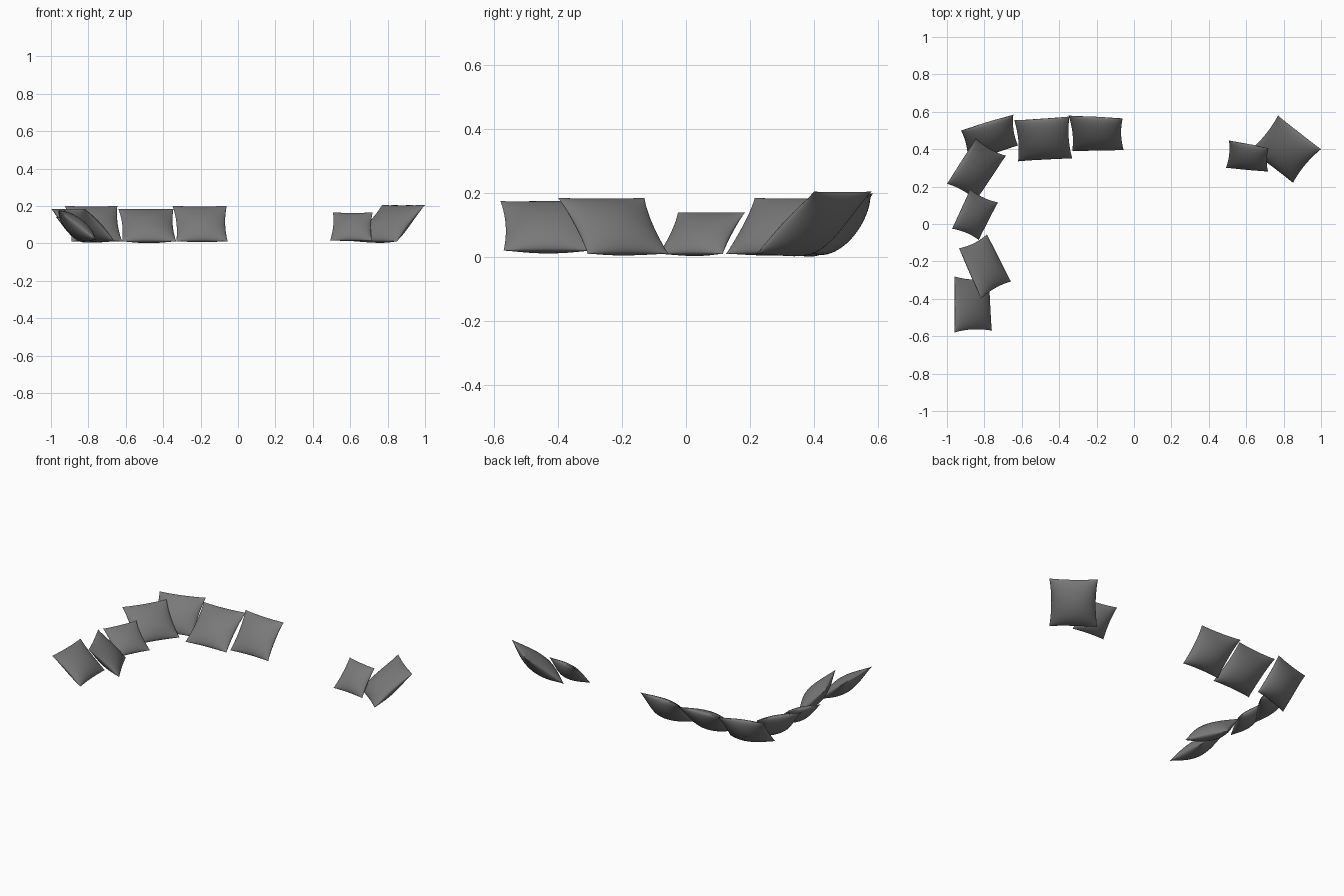
import bpy
import bmesh
from math import sin, pi, radians, sqrt
from mathutils import Vector

cube = bpy.data.objects.get("Cube")
if cube:
    bpy.data.objects.remove(cube, do_unlink=True)

# One dark grey fabric for every cushion
fabric = bpy.data.materials.new("dark grey fabric")
fabric.use_nodes = True
GREY = (0.19, 0.19, 0.19, 1)
fabric.diffuse_color = GREY
shader = fabric.node_tree.nodes["Principled BSDF"]
shader.inputs["Base Color"].default_value = GREY
shader.inputs["Roughness"].default_value = 0.9

SEGMENTS = 24


def cushion(name, low_a, low_b, top_a, top_b, z_low, z_top):
    """Leaning cushion: plan positions of its two lower and two upper corners."""
    la, lb = Vector((*low_a, z_low)), Vector((*low_b, z_low))
    ta, tb = Vector((*top_a, z_top)), Vector((*top_b, z_top))
    across, up = lb - la + tb - ta, ta - la + tb - lb
    normal = across.cross(up).normalized()
    if normal.z < 0:
        normal.negate()
    size = sqrt(across.length * up.length) / 2

    bm = bmesh.new()
    # Front panel is flatter, back panel sags more; they meet at the seam
    for side, depth in ((1, 0.15), (-1, 0.21)):
        grid = bmesh.ops.create_grid(bm, x_segments=SEGMENTS, y_segments=SEGMENTS, size=1)
        for vert in grid["verts"]:
            u, v = sin(vert.co.x * pi / 2), sin(vert.co.y * pi / 2)
            fill_u, fill_v = max(0, 1 - u * u), max(0, 1 - v * v)
            # Sides pulled in between the corners
            s = (u * (1 - 0.08 * fill_v) + 1) / 2
            t = (v * (1 - 0.04 * fill_u) + 1) / 2
            point = la.lerp(lb, s).lerp(ta.lerp(tb, s), t)
            bulge = depth * size * (fill_u * fill_v) ** 0.6 * (1 - 0.15 * v)
            vert.co = point + normal * side * bulge
            vert.co.z = max(vert.co.z, 0)
    bmesh.ops.remove_doubles(bm, verts=bm.verts, dist=0.0002)
    bmesh.ops.recalc_face_normals(bm, faces=bm.faces)
    mesh = bpy.data.meshes.new(name)
    bm.to_mesh(mesh)
    bm.free()
    mesh.materials.append(fabric)
    obj = bpy.data.objects.new(name, mesh)
    bpy.context.collection.objects.link(obj)
    bpy.ops.object.select_all(action="DESELECT")
    obj.select_set(True)
    bpy.context.view_layer.objects.active = obj
    bpy.ops.object.shade_smooth_by_angle(angle=radians(50))


# Back row
cushion("back_cushion_inner", (-.33, .39), (-.055, .395), (-.35, .58), (-.06, .565), .01, .2)
cushion("back_cushion_middle", (-.62, .335), (-.33, .35), (-.64, .555), (-.345, .575), .01, .185)
cushion("back_cushion_corner", (-.89, .335), (-.62, .42), (-.925, .5), (-.645, .585), .01, .2)

# Right-hand row
cushion("side_cushion_rear", (-.845, .125), (-.685, .365), (-1, .215), (-.845, .457), .01, .185)
cushion("side_cushion_small", (-.83, -.085), (-.727, .115), (-.973, -.025), (-.877, .185), .01, .14)
cushion("side_cushion_turned", (-.658, -.307), (-.786, -.055), (-.818, -.4), (-.936, -.13), .01, .185)
cushion("side_cushion_front", (-.76, -.57), (-.775, -.29), (-.96, -.58), (-.96, -.28), .02, .175)

# Separate pair on the left
cushion("left_cushion_large", (.62, .395), (.85, .22), (.77, .58), (1, .4), .01, .205)
cushion("left_cushion_small", (.492, .3), (.717, .28), (.508, .447), (.72, .405), .015, .165)
